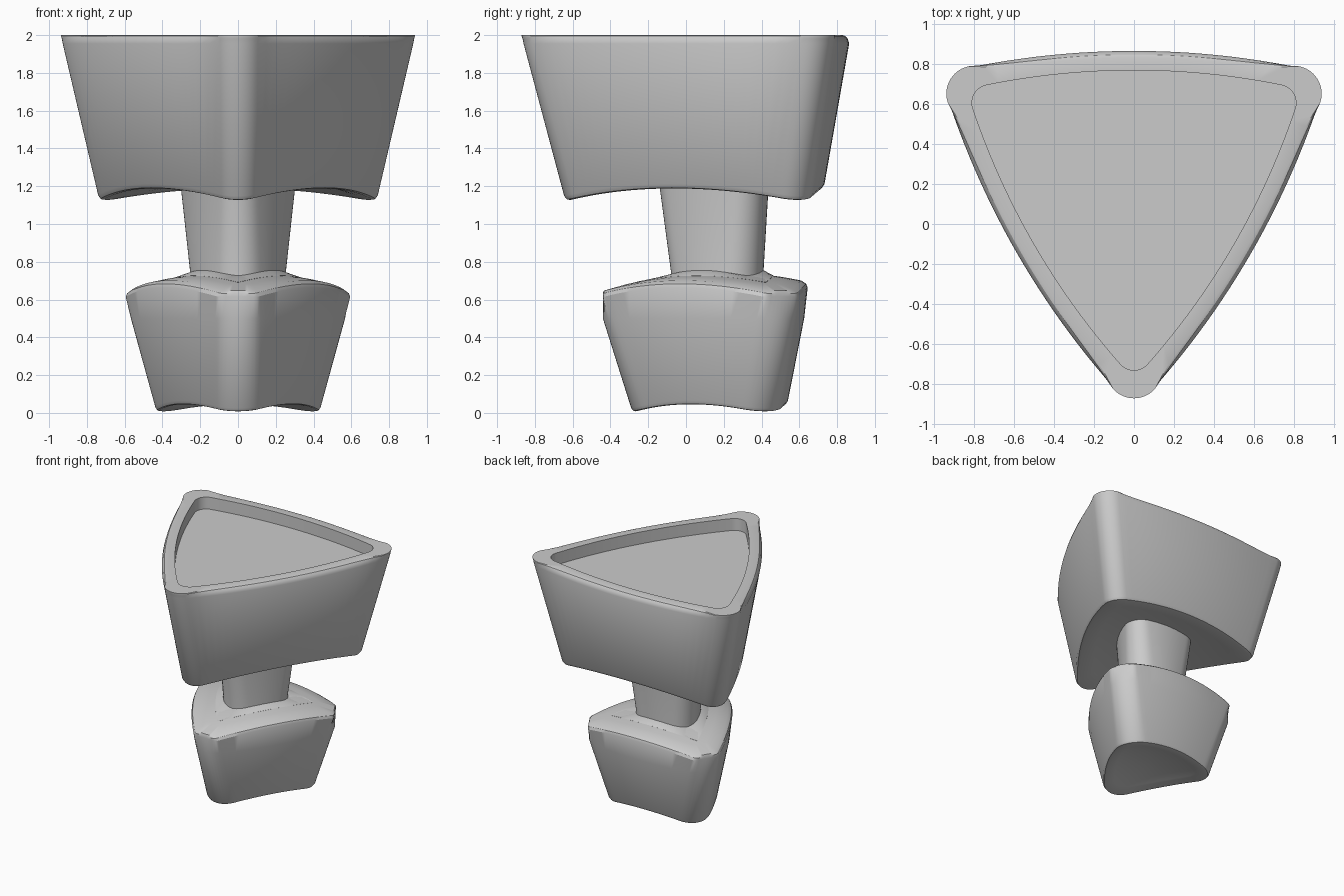
import bpy
import bmesh
from math import sin, cos, radians, atan

cube = bpy.data.objects.get("Cube")
if cube:
    bpy.data.objects.remove(cube, do_unlink=True)

GREY = (0.6, 0.6, 0.6, 1)
mat = bpy.data.materials.new("plain_grey")
mat.use_nodes = True
mat.diffuse_color = GREY
mat.node_tree.nodes["Principled BSDF"].inputs["Base Color"].default_value = GREY

CENTRE_Y = 0.19
BULGE = 2 * atan(0.1)      # half angle of each bowed side
SIDE_STEPS, CORNER_STEPS = 24, 12


def ring(d, r, z, dome=0, inset=0, clip=None):
    """Bowed triangle: corner centres at distance d, corner radius r.
    dome lowers points away from the axis, inset softens the sides only,
    clip flattens the corner tips."""
    pts = []
    arc = d * sin(radians(60)) / sin(BULGE)
    hub = d / 2 - arc * cos(BULGE)
    for side in (-30, 90, 210):
        n = radians(side)
        c = n + radians(60)
        local = []
        for i in range(SIDE_STEPS + 1):
            t = 2 * i / SIDE_STEPS - 1
            a = n + t * BULGE
            rad = arc + r - inset * (1 - t ** 6)
            local.append((hub * cos(n) + rad * cos(a), hub * sin(n) + rad * sin(a)))
        a0, a1 = n + BULGE, n + radians(120) - BULGE
        for i in range(1, CORNER_STEPS):
            a = a0 + (a1 - a0) * i / CORNER_STEPS
            local.append((d * cos(c) + r * cos(a), d * sin(c) + r * sin(a)))
        for x, y in local:
            if clip:
                for corner in (c, c - radians(120)):
                    over = max(0, x * cos(corner) + y * sin(corner) - clip)
                    x -= over * cos(corner)
                    y -= over * sin(corner)
            pts.append((x, y + CENTRE_Y, z - dome * (x * x + y * y)))
    return pts


def loft(name, rings):
    """Skin a stack of rings and cap both ends."""
    bm = bmesh.new()
    loops = [[bm.verts.new(p) for p in pts] for pts in rings]
    count = len(loops[0])
    for low, high in zip(loops, loops[1:]):
        for i in range(count):
            j = (i + 1) % count
            bm.faces.new((low[i], low[j], high[j], high[i]))
    bm.faces.new(list(reversed(loops[0])))
    bm.faces.new(loops[-1])
    bmesh.ops.recalc_face_normals(bm, faces=bm.faces)
    mesh = bpy.data.meshes.new(name)
    bm.to_mesh(mesh)
    bm.free()
    mesh.materials.append(mat)
    obj = bpy.data.objects.new(name, mesh)
    bpy.context.collection.objects.link(obj)
    bpy.ops.object.select_all(action='DESELECT')
    obj.select_set(True)
    bpy.context.view_layer.objects.active = obj
    bpy.ops.object.shade_smooth_by_angle(angle=radians(30))
    return obj


def domed(d, r, z, dome, factors, **kw):
    """Concentric rings across a domed surface."""
    return [ring(d * f, r * f, z, dome, **kw) for f in factors]


INWARD = (0.8, 0.6, 0.4, 0.2, 0.05)
OUTWARD = tuple(reversed(INWARD))

# Upper block: hollow arched underside, flared walls, recessed top
loft("upper_block",
     domed(0.70, 0.10, 1.23, 0.16, OUTWARD)
     + [ring(0.70, 0.10, 1.23, 0.16),
        ring(0.70, 0.12, 1.237, 0.16),
        ring(0.705, 0.13, 1.26, 0.16),
        ring(0.91, 0.14, 1.955),
        ring(0.915, 0.14, 1.98, inset=0.01),
        ring(0.92, 0.14, 1.995, inset=0.025),
        ring(0.92, 0.14, 2.0, inset=0.04),
        ring(0.83, 0.09, 2.0),
        ring(0.83, 0.09, 1.9)])

# Neck: tapered post joining the blocks
loft("neck", [ring(0.12, 0.15, 0.68), ring(0.12, 0.15, 0.75),
              ring(0.20, 0.13, 1.2), ring(0.205, 0.13, 1.24)])

# Collar: pointed ramp around the neck foot
loft("neck_collar", [ring(0.45, 0.01, 0.70, 0.25),
                     ring(0.45, 0.01, 0.745, 0.25),
                     ring(0.36, 0.01, 0.785, 0.62),
                     ring(0.20, 0.01, 0.77, 0.62)])

# Lower block: arched foot, clipped corner tips, domed shoulder
loft("lower_block",
     domed(0.31, 0.145, 0.085, 0.37, OUTWARD)
     + [ring(0.31, 0.145, 0.085, 0.37),
        ring(0.31, 0.158, 0.091, 0.37),
        ring(0.315, 0.165, 0.11, 0.37),
        ring(0.47, 0.16, 0.5, clip=0.63),
        ring(0.51, 0.155, 0.715, 0.25, clip=0.63),
        ring(0.51, 0.147, 0.733, 0.25, clip=0.63),
        ring(0.51, 0.12, 0.745, 0.25, clip=0.625)]
     + domed(0.51, 0.12, 0.745, 0.25, INWARD))
